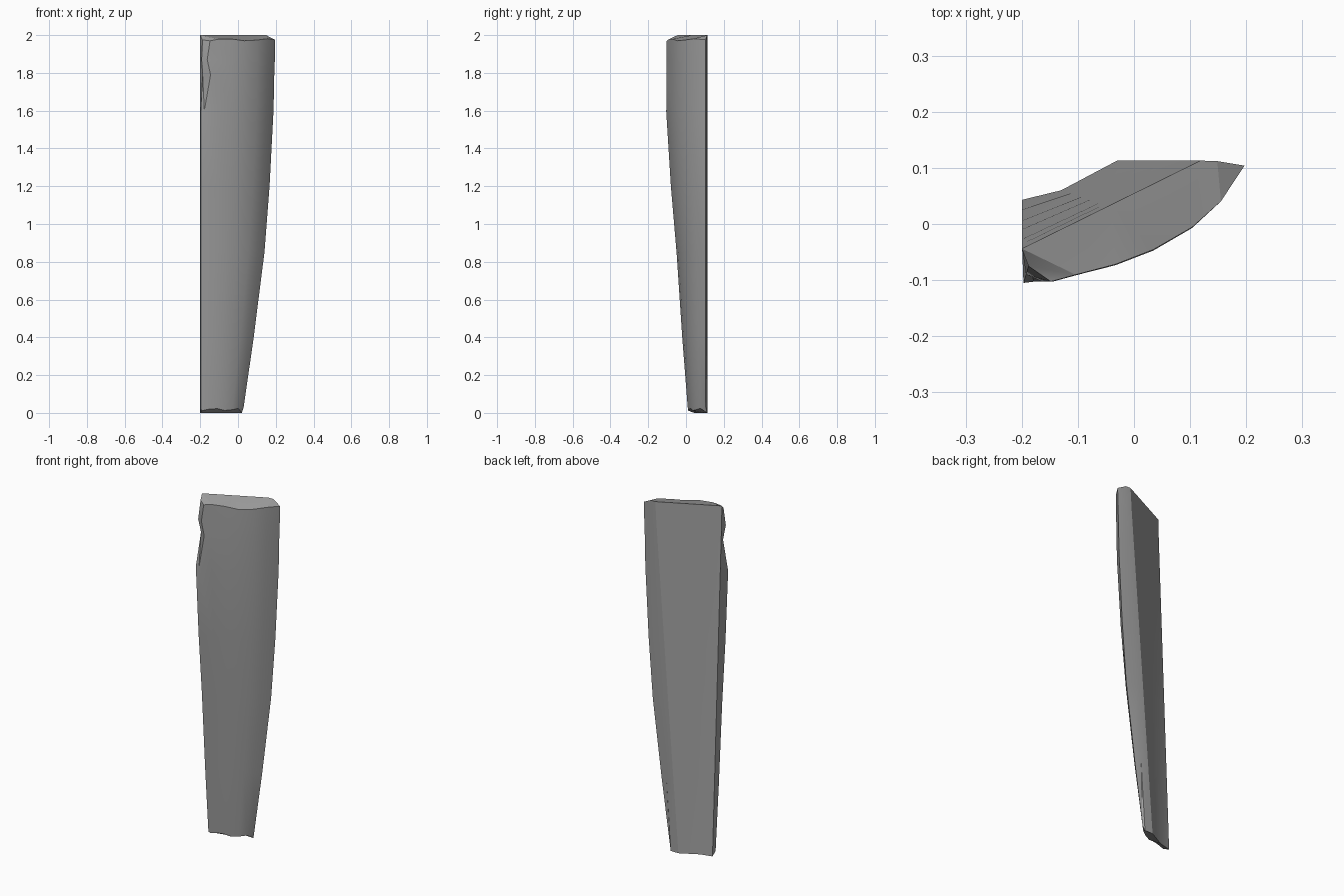
import bpy, bmesh, math
from mathutils import Vector

old = bpy.data.objects.get("Cube")
if old:
    bpy.data.objects.remove(old)

stone = bpy.data.materials.new("mid grey")
stone.use_nodes = True
grey = (0.35, 0.35, 0.35, 1)
stone.diffuse_color = grey
stone.node_tree.nodes["Principled BSDF"].inputs["Base Color"].default_value = grey

# Back corners at the foot and the top; they run straight between the two
FOOT_BACK = [Vector(p) for p in ((-.2, .043), (-.13, .06), (-.03, .113), (.02, .112))]
TOP_BACK = [Vector(p) for p in ((-.2, -.045), (-.04, .034), (.12, .113), (.15, .112))]

# Bulged front: share along the chord from right edge to left edge, and bulge
FRONT = ((.15, .65), (.3, .95), (.48, 1), (.64, .85), (.8, .55), (.96, .12))

# Levels: height, right edge x, left edge y, bulge, chip in the left edge
LEVELS = (
    (.0, .03, .01, .024, 0),
    (.4, .083, -.02, .035, 0),
    (.85, .14, -.05, .044, 0),
    (1.2, .167, -.08, .052, 0),
    (1.6, .188, -.105, .058, 0),
    (1.79, .192, -.105, .058, .033),
    (1.87, .195, -.105, .058, .015),
    (1.975, .197, -.105, .056, .03),
)


def section(height, right_x, left_y, bulge, chip):
    """One closed ring of the shard, back corners first."""
    top, foot = height == LEVELS[-1][0], height == 0
    lift = .025 if top else 0
    pts = [a.lerp(b, height / 2).to_3d() + Vector((0, 0, height + lift))
           for a, b in zip(FOOT_BACK, TOP_BACK)]
    right, left = Vector((right_x, .104)), Vector((-.197, left_y))
    chord = left - right
    normal = Vector((-chord.y, chord.x)).normalized()
    front_z = height + (.018 if foot else 0)
    pts.append(Vector((*right, height + (.03 if foot else 0))))
    for share, amount in FRONT:
        p = right + chord * share + normal * bulge * amount
        if share > .9:
            p.x += chip
        # ragged lip along both broken ends
        ragged = .006 * math.sin(share * 11) if top or foot else 0
        pts.append(Vector((*p, front_z + ragged)))
    pts.append(Vector((left.x + chip * .3, left.y + chip, front_z)))
    return pts


# Shard body
bm = bmesh.new()
rings = [[bm.verts.new(p) for p in section(*level)] for level in LEVELS]
for low, high in zip(rings, rings[1:]):
    for i in range(len(low)):
        j = (i + 1) % len(low)
        bm.faces.new((low[i], low[j], high[j], high[i]))
bm.faces.new(rings[0])
bm.faces.new(rings[-1])
bmesh.ops.triangulate(bm, faces=bm.faces[:])
bmesh.ops.recalc_face_normals(bm, faces=bm.faces[:])

mesh = bpy.data.meshes.new("stone_shard")
bm.to_mesh(mesh)
bm.free()
mesh.materials.append(stone)
shard = bpy.data.objects.new("stone_shard", mesh)
bpy.context.collection.objects.link(shard)
bpy.context.view_layer.objects.active = shard
shard.select_set(True)
bpy.ops.object.shade_smooth_by_angle(angle=math.radians(25))
